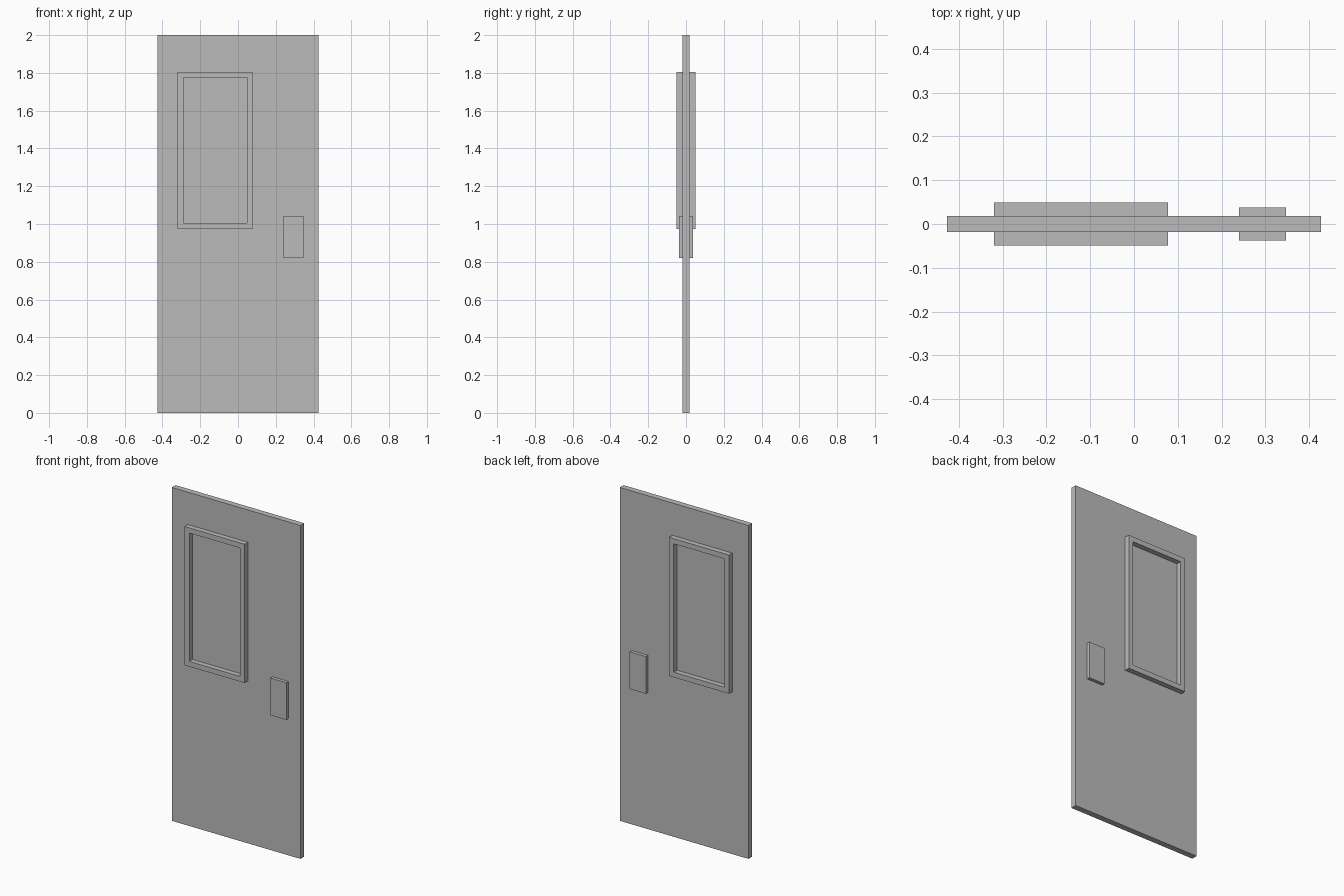
import bpy
import bmesh

cube = bpy.data.objects.get("Cube")
if cube:
    bpy.data.objects.remove(cube, do_unlink=True)

GREY = (0.5, 0.5, 0.5, 1.0)
grey = bpy.data.materials.new("plain grey")
grey.use_nodes = True
grey.diffuse_color = GREY
grey.node_tree.nodes["Principled BSDF"].inputs["Base Color"].default_value = GREY


def finish(name, bm):
    bmesh.ops.recalc_face_normals(bm, faces=bm.faces)
    mesh = bpy.data.meshes.new(name)
    bm.to_mesh(mesh)
    bm.free()
    mesh.materials.append(grey)
    obj = bpy.data.objects.new(name, mesh)
    bpy.context.collection.objects.link(obj)
    return obj


def box(name, x0, x1, y0, y1, z0, z1):
    """Axis-aligned block between two corners."""
    bm = bmesh.new()
    bmesh.ops.create_cube(bm, size=1)
    for v in bm.verts:
        v.co.x = x1 if v.co.x > 0 else x0
        v.co.y = y1 if v.co.y > 0 else y0
        v.co.z = z1 if v.co.z > 0 else z0
    return finish(name, bm)


def frame(name, x0, x1, y0, y1, z0, z1, width):
    """Rectangular ring with the given border width, extruded along y."""
    bm = bmesh.new()
    rings = []
    for y in (y0, y1):
        for w in (0, width):
            corners = ((x0 + w, z0 + w), (x1 - w, z0 + w),
                       (x1 - w, z1 - w), (x0 + w, z1 - w))
            rings.append([bm.verts.new((x, y, z)) for x, z in corners])
    outer_a, inner_a, outer_b, inner_b = rings
    loop = (outer_a, inner_a, inner_b, outer_b)
    for a, b in zip(loop, loop[1:] + loop[:1]):
        for i in range(4):
            j = (i + 1) % 4
            bm.faces.new((a[i], a[j], b[j], b[i]))
    return finish(name, bm)


# Door slab
T = 0.018
box("door_panel", -0.427, 0.427, -T, T, 0, 2)

# Window surround and lock plate, raised on both faces
for side, s in (("front", -1), ("back", 1)):
    frame(side + "_window_frame", -0.32, 0.078, s * T, s * 0.049, 0.974, 1.806, 0.031)
    box(side + "_lock_plate", 0.24, 0.347, s * T, s * 0.038, 0.82, 1.043)
